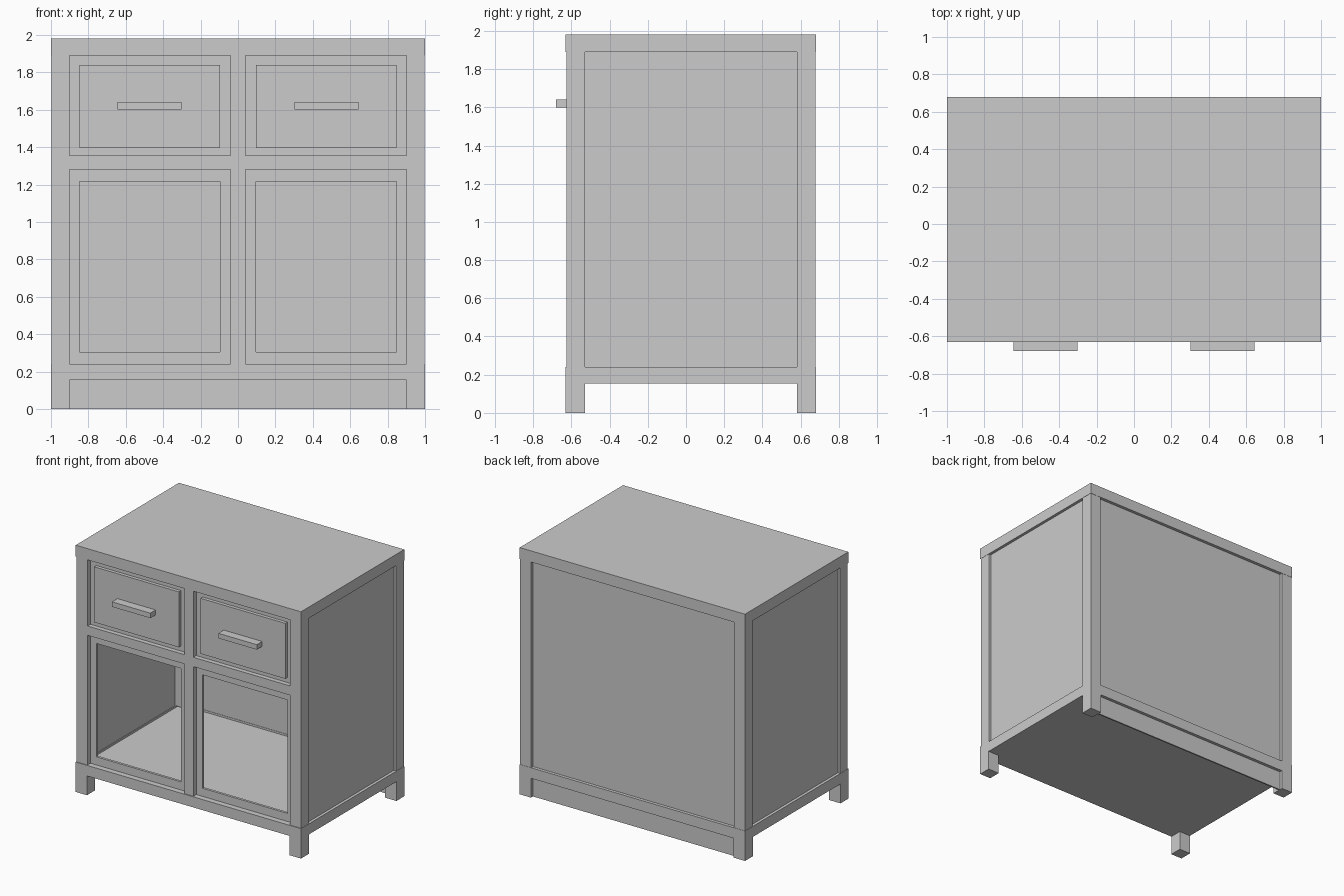
import bpy, bmesh
from mathutils import Vector

if "Cube" in bpy.data.objects:
    bpy.data.objects.remove(bpy.data.objects["Cube"])

FRONT, BACK = -0.63, 0.68           # carcass depth limits
LEG_H, RAIL_T, TOP_Z, HEIGHT = 0.155, 0.24, 1.89, 1.98


def boxes(name, *ranges):
    """One object made of boxes, each given as (x0, x1, y0, y1, z0, z1)."""
    bm = bmesh.new()
    for x0, x1, y0, y1, z0, z1 in ranges:
        made = bmesh.ops.create_cube(bm, size=1)
        for v in made["verts"]:
            v.co = Vector((x1 if v.co.x > 0 else x0,
                           y1 if v.co.y > 0 else y0,
                           z1 if v.co.z > 0 else z0))
    mesh = bpy.data.meshes.new(name)
    bm.to_mesh(mesh)
    bm.free()
    obj = bpy.data.objects.new(name, mesh)
    bpy.context.collection.objects.link(obj)
    return obj


def mirrored(name, *ranges):
    """Boxes built on the right side and mirrored to the left."""
    obj = boxes(name, *ranges)
    mod = obj.modifiers.new("Mirror", "MIRROR")
    mod.use_axis[0] = True
    return obj


def frame(x0, x1, y0, y1, z0, z1, ix0, ix1, iz0, iz1):
    """Four boxes around a rectangular opening in a front-facing panel."""
    return [(x0, ix0, y0, y1, z0, z1), (ix1, x1, y0, y1, z0, z1),
            (ix0, ix1, y0, y1, z0, iz0), (ix0, ix1, y0, y1, iz1, z1)]


# Top slab
boxes("top", (-1, 1, FRONT, BACK, TOP_Z, HEIGHT))

# Legs and corner posts
mirrored("front_leg", (0.9, 1, FRONT, FRONT + 0.1, 0, LEG_H))
mirrored("back_leg", (0.9, 1, BACK - 0.1, BACK, 0, LEG_H))
mirrored("front_post", (0.9, 0.998, FRONT + 0.005, FRONT + 0.1, RAIL_T, TOP_Z))
mirrored("back_post", (0.9, 0.998, BACK - 0.1, BACK - 0.002, RAIL_T, TOP_Z))

# Base rails around the floor
boxes("front_base_rail", (-1, 1, FRONT, FRONT + 0.05, LEG_H, RAIL_T))
boxes("back_base_rail", (-1, 1, BACK - 0.04, BACK, LEG_H, RAIL_T))
mirrored("side_base_rail", (0.96, 1, FRONT + 0.05, BACK - 0.04, LEG_H, RAIL_T))
boxes("floor", (-0.96, 0.96, FRONT + 0.05, BACK - 0.04, LEG_H, 0.225))

# Recessed side and back panels, the back one reaching the ground
mirrored("side_panel", (0.965, 0.977, FRONT + 0.1, BACK - 0.1, RAIL_T, TOP_Z))
boxes("back_panel", (-0.9, 0.9, 0.643, 0.655, 0, TOP_Z))

# Front divider, middle rail and the shelf under the drawers
boxes("front_divider", (-0.04, 0.04, FRONT + 0.008, FRONT + 0.08, RAIL_T, TOP_Z))
mirrored("middle_rail", (0.04, 0.9, FRONT + 0.008, FRONT + 0.08, 1.28, 1.355))
boxes("shelf", (-0.965, 0.965, FRONT + 0.08, 0.643, 1.29, 1.345))

# Drawers: recessed backing, raised front and bar handle
mirrored("drawer_backing", (0.04, 0.9, FRONT + 0.045, FRONT + 0.065, 1.355, TOP_Z))
mirrored("drawer_front", (0.097, 0.848, FRONT + 0.018, FRONT + 0.045, 1.395, 1.84))
mirrored("drawer_handle", (0.302, 0.643, -0.68, FRONT + 0.018, 1.60, 1.64))

# Open door frames
mirrored("door_frame", *frame(0.04, 0.9, FRONT + 0.045, FRONT + 0.065, RAIL_T, 1.28,
                              0.095, 0.848, 0.305, 1.215))
